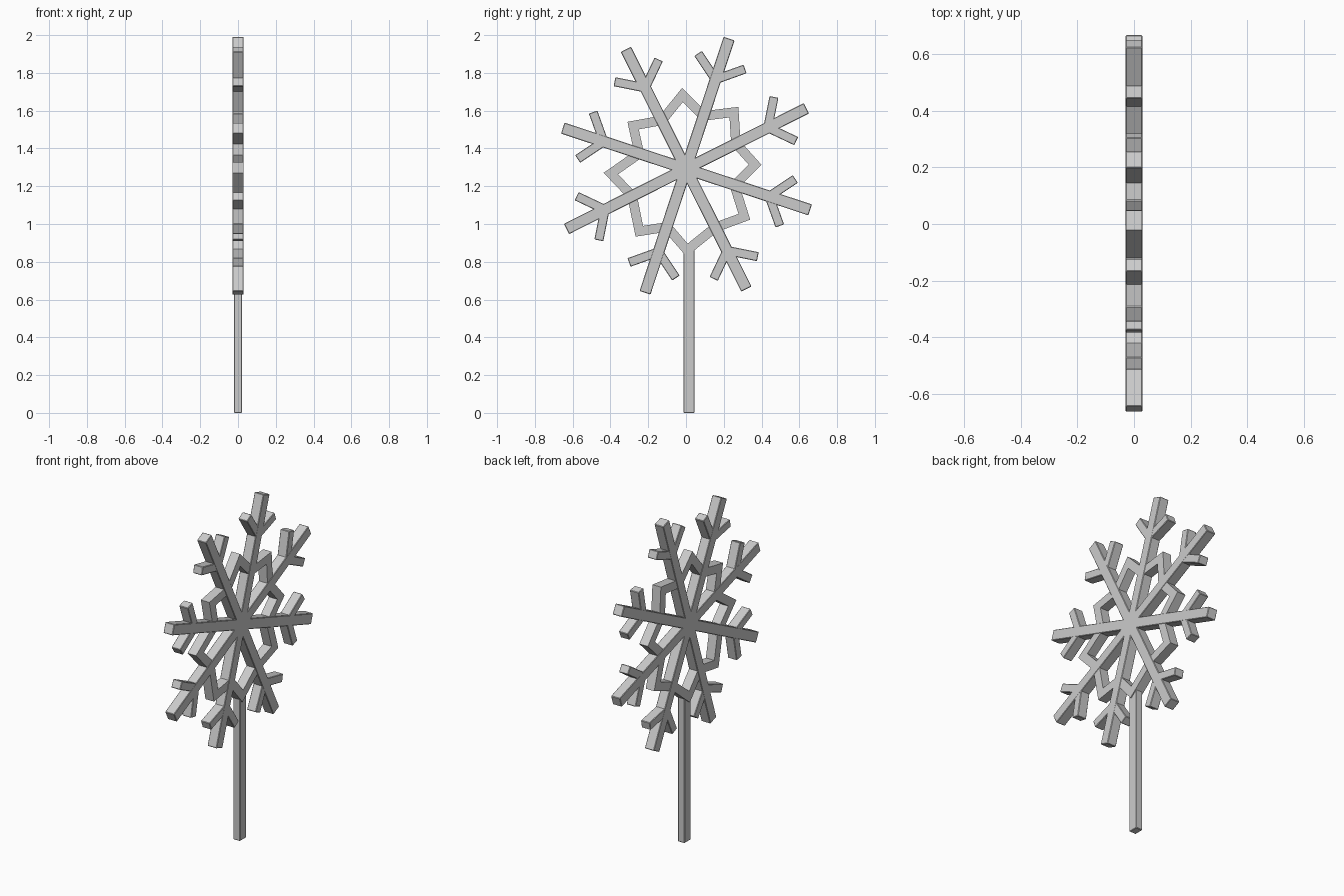
import bpy, bmesh, math
from mathutils import Vector

if "Cube" in bpy.data.objects:
    bpy.data.objects.remove(bpy.data.objects["Cube"])

CENTRE = Vector((0.0, 1.292))   # snowflake hub in (y, z)


def prism(bm, pts, half):
    """Add a flat polygon in the y-z plane, thickened along x."""
    a = [bm.verts.new((-half, p[0], p[1])) for p in pts]
    b = [bm.verts.new((half, p[0], p[1])) for p in pts]
    n = len(pts)
    bm.faces.new(a)
    bm.faces.new(b[::-1])
    for i in range(n):
        bm.faces.new((a[i], b[i], b[(i + 1) % n], a[(i + 1) % n]))


def bar(bm, p, q, width, half):
    p, q = Vector(p), Vector(q)
    d = (q - p).normalized()
    s = Vector((-d.y, d.x)) * width / 2
    prism(bm, [p - s, q - s, q + s, p + s], half)


def finish(bm, name, bevel=0.0):
    bmesh.ops.recalc_face_normals(bm, faces=bm.faces)
    me = bpy.data.meshes.new(name)
    bm.to_mesh(me)
    bm.free()
    ob = bpy.data.objects.new(name, me)
    bpy.context.collection.objects.link(ob)
    if bevel:
        m = ob.modifiers.new("edge_bevel", 'BEVEL')
        m.width, m.segments = bevel, 1
    return ob


def polar(deg, r):
    a = math.radians(deg)
    return CENTRE + Vector((math.cos(a), math.sin(a))) * r


# Arms with a pair of twigs each: opposite arms share one bar
lengths = [0.713, 0.726, 0.708, 0.687, 0.708, 0.691, 0.712, 0.692]
angles = [26.7 + 45 * i for i in range(8)]
for i in range(4):
    bm = bmesh.new()
    bar(bm, polar(angles[i + 4], lengths[i + 4]), polar(angles[i], lengths[i]), 0.061, 0.03)
    finish(bm, f"arm_{i + 1}", 0.003)

for i, (ang, length) in enumerate(zip(angles, lengths)):
    bm = bmesh.new()
    base = polar(ang, length - 0.228)
    for side in (-1, 1):
        a = math.radians(ang + 52 * side)
        bar(bm, base, base + Vector((math.cos(a), math.sin(a))) * 0.166, 0.048, 0.0295)
    finish(bm, f"twigs_{i + 1}", 0.003)

# Zigzag star ring: tips between the arms, notches on the arms
tips = [(0.277, 1.62), (-0.021, 1.72), (-0.31, 1.541), (-0.436, 1.271),
        (-0.267, 0.933), (0.003, 0.827), (0.34, 1.023), (0.40, 1.313)]
notches = [0.323, 0.323, 0.313, 0.29, 0.345, 0.352, 0.372, 0.30]
outer = []
for i in range(8):
    outer += [polar(angles[i], notches[i]), Vector(tips[i])]
n = len(outer)
inner = []
for i in range(n):
    d1 = (outer[i] - outer[i - 1]).normalized()
    d2 = (outer[(i + 1) % n] - outer[i]).normalized()
    n1, n2 = Vector((-d1.y, d1.x)), Vector((-d2.y, d2.x))
    m = (n1 + n2).normalized()
    inner.append(outer[i] + m * 0.05 / m.dot(n1))
bm = bmesh.new()
rings = [[bm.verts.new((x, p.x, p.y)) for p in ring]
         for ring, x in ((outer, -0.028), (outer, 0.028), (inner, 0.028), (inner, -0.028))]
for k in range(4):
    r, s = rings[k], rings[(k + 1) % 4]
    for i in range(n):
        j = (i + 1) % n
        bm.faces.new((r[i], r[j], s[j], s[i]))
finish(bm, "star_ring")

# Stick
bm = bmesh.new()
bar(bm, (0.016, 0.0), (0.016, 0.87), 0.058, 0.022)
finish(bm, "stick", 0.003)
